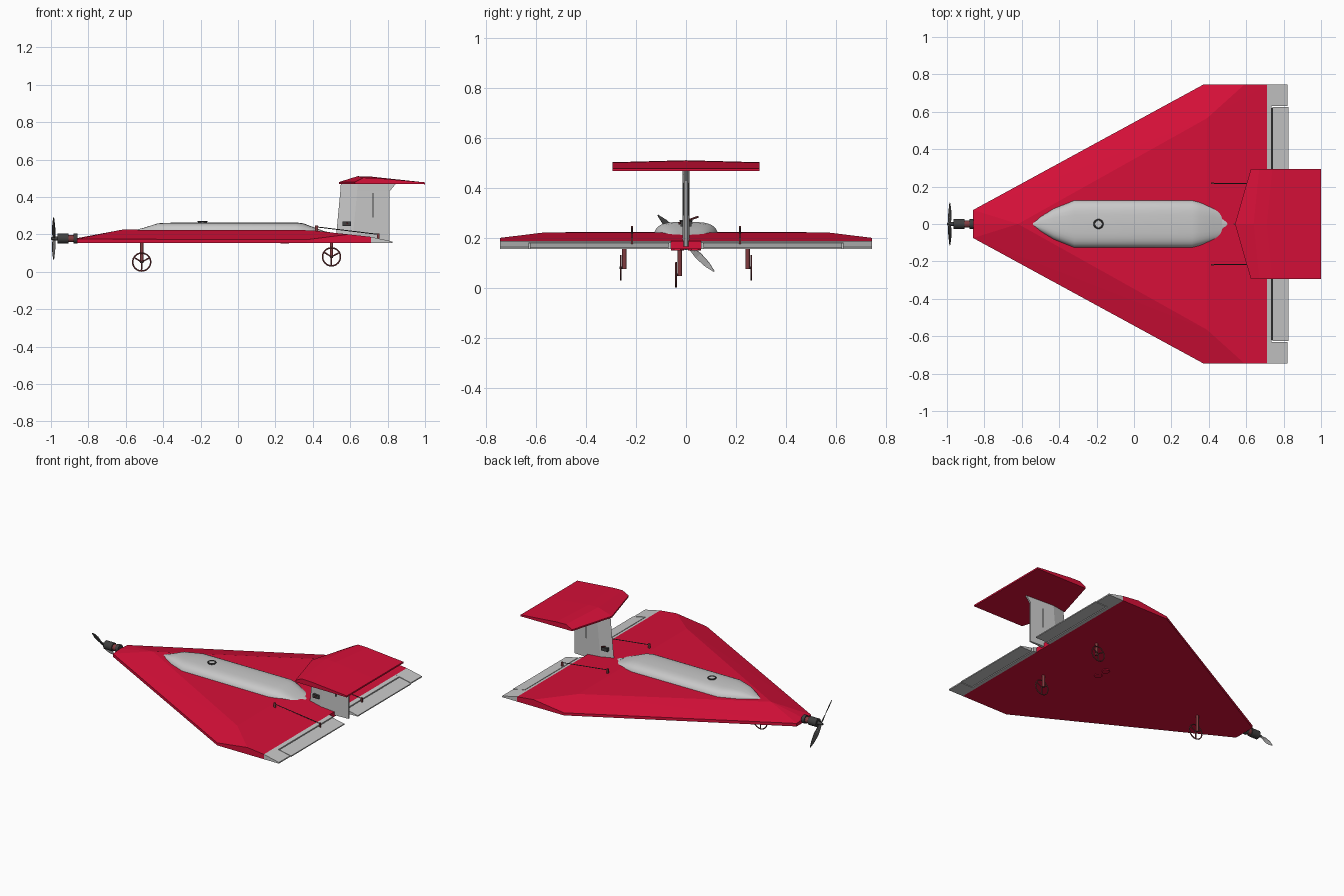
import bpy, bmesh, math
from mathutils import Vector

if "Cube" in bpy.data.objects:
    bpy.data.objects.remove(bpy.data.objects["Cube"])


def material(name, r, g, b):
    m = bpy.data.materials.new(name)
    m.diffuse_color = (r, g, b, 1)
    m.use_nodes = True
    m.node_tree.nodes["Principled BSDF"].inputs["Base Color"].default_value = m.diffuse_color
    return m


RED = material("red", 0.68, 0.005, 0.04)
GREY = material("light grey", 0.58, 0.58, 0.58)
DARK = material("dark grey", 0.05, 0.05, 0.05)
BROWN = material("dark red", 0.22, 0.045, 0.05)


def finish(name, bm, mat, smooth=None):
    bmesh.ops.recalc_face_normals(bm, faces=bm.faces)
    me = bpy.data.meshes.new(name)
    bm.to_mesh(me)
    bm.free()
    me.materials.append(mat)
    ob = bpy.data.objects.new(name, me)
    bpy.context.collection.objects.link(ob)
    if smooth:
        bpy.ops.object.select_all(action='DESELECT')
        ob.select_set(True)
        bpy.context.view_layer.objects.active = ob
        bpy.ops.object.shade_smooth_by_angle(angle=math.radians(smooth))
    return ob


def loft(name, sections, mat, smooth=None):
    """Closed skin through rings with equal point counts."""
    bm = bmesh.new()
    rings = [[bm.verts.new(p) for p in s] for s in sections]
    n = len(rings[0])
    for a, b in zip(rings, rings[1:]):
        for i in range(n):
            j = (i + 1) % n
            bm.faces.new((a[i], a[j], b[j], b[i]))
    bm.faces.new(rings[0])
    bm.faces.new(rings[-1])
    return finish(name, bm, mat, smooth)


def add_rod(bm, p, q, r, sides=10, r2=None):
    p, q = Vector(p), Vector(q)
    rot = (q - p).to_track_quat('Z', 'Y').to_matrix().to_4x4()
    rot.translation = (p + q) / 2
    bmesh.ops.create_cone(bm, cap_ends=True, segments=sides, radius1=r,
                          radius2=r if r2 is None else r2,
                          depth=(q - p).length, matrix=rot)


def rod(name, p, q, r, mat, sides=10, r2=None):
    bm = bmesh.new()
    add_rod(bm, p, q, r, sides, r2)
    return finish(name, bm, mat, 40)


def box(name, lo, hi, mat):
    (a, b, c), (d, e, f) = lo, hi
    return loft(name, [[(a, b, z), (d, b, z), (d, e, z), (a, e, z)] for z in (c, f)], mat)


def ring(name, centre, axis, major, minor, mat, spokes=0):
    """Torus about the y or z axis, with optional spokes."""
    def at(t, r, h):
        u, v = r * math.cos(t), r * math.sin(t)
        return Vector(centre) + (Vector((u, h, v)) if axis == 'y' else Vector((u, v, h)))
    bm = bmesh.new()
    n, k = 32, 6
    vs = [[bm.verts.new(at(2 * math.pi * i / n, major + minor * math.cos(2 * math.pi * j / k),
                           minor * math.sin(2 * math.pi * j / k)))
           for j in range(k)] for i in range(n)]
    for i in range(n):
        for j in range(k):
            i2, j2 = (i + 1) % n, (j + 1) % k
            bm.faces.new((vs[i][j], vs[i2][j], vs[i2][j2], vs[i][j2]))
    for s in range(spokes):
        add_rod(bm, centre, at(2 * math.pi * s / spokes + 0.5, major, 0), minor, 6)
    return finish(name, bm, mat, 50)


# delta wing body: one half described, other half mirrored
P = dict(n=(-.86, 0, .155), a=(-.86, .075, .155), b=(.37, .745, .155), c=(.71, .745, .155),
         t=(.71, 0, .155), N=(-.86, 0, .18), A=(-.86, .075, .175), B=(.37, .745, .172),
         E=(.59, .745, .2), C=(.71, .745, .187), T=(.71, 0, .187), R=(-.62, 0, .225),
         K=(.39, .565, .222), M=(.39, 0, .222))
bm = bmesh.new()
for s in (1, -1):
    v = {k: bm.verts.new((x, s * y, z)) for k, (x, y, z) in P.items()}
    for f in "NAR ABK AKR BEK KMTC KCE RKM abBA bcCEB ctTC naAN ntcba".split():
        bm.faces.new([v[k] for k in f])
bmesh.ops.remove_doubles(bm, verts=bm.verts, dist=1e-5)
finish("delta_wing", bm, RED)

# trailing edge strips, wing tip blocks and elevons
def wedge(name, x0, x1, y0, y1, z0, z1):
    loft(name, [[(x0, y, .155), (x1, y, .155), (x1, y, z1), (x0, y, z0)] for y in (y0, y1)], GREY)

for s, side in ((1, "left"), (-1, "right")):
    wedge("trailing_strip_" + side, .71, .734, s * .06, s * .63, .187, .181)
    wedge("tip_block_" + side, .71, .82, s * .63, s * .745, .187, .163)
    wedge("elevon_" + side, .74, .825, s * .07, s * .625, .179, .162)
    rod("hinge_" + side, (.737, s * .08, .165), (.737, s * .62, .165), .004, DARK, 6)

# fuselage pod
def arch(x, w, top, base=.165, n=16):
    pts = []
    for i in range(n + 1):
        t = math.pi * i / n
        c, q = math.cos(t), max(math.sin(t), 0)
        pts.append((x, w * math.copysign(abs(c) ** .6, c), base + (top - base) * q ** .45))
    return pts

loft("fuselage_pod", [arch(*a) for a in (
    (-.54, .01, .226), (-.5, .045, .236), (-.43, .085, .259), (-.32, .13, .264),
    (.31, .13, .264), (.35, .12, .259), (.42, .097, .232), (.475, .08, .212))], GREY, 30)
loft("pod_tail", [arch(*a) for a in ((.47, .05, .215), (.5, .022, .21), (.54, .015, .205))], GREY, 30)
ring("hatch_ring", (-.19, 0, .268), 'z', .022, .005, DARK)
rod("hatch_cap", (-.19, 0, .255), (-.19, 0, .27), .02, GREY, 20)

# fin and rudder
def fin_section(x0, x1, z):
    m = x0 + .09
    return [(x0, 0, z), (m, -.015, z), (x1, -.005, z), (x1, .005, z), (m, .015, z)]

loft("fin", [fin_section(*a) for a in (
    (.522, .81, .165), (.547, .81, .43), (.55, .845, .472))], GREY)
box("rudder_slit", (.718, -.013, .29), (.724, .013, .42), DARK)
box("rudder_servo", (.56, -.022, .245), (.605, .022, .268), DARK)
rod("rudder_servo_arm", (.583, -.03, .257), (.583, .05, .285), .004, BROWN, 8)

# tailplane
def tail_section(y, le, ridge, top):
    return [(le, y, .47), (le, y, .48), (ridge, y, top), (ridge + .07, y, top - .002),
            (1, y, .478), (1, y, .468)]

loft("tailplane", [tail_section(*a) for a in (
    (-.295, .625, .67, .503), (0, .54, .64, .511), (.295, .625, .67, .503))], RED)

# elevon servo arms, pushrods and horns
for s, side in ((1, "left"), (-1, "right")):
    y = s * .217
    box("servo_arm_" + side, (.413, y - .004, .2), (.427, y + .004, .248), BROWN)
    rod("pushrod_" + side, (.42, y, .24), (.75, y, .2), .0025, DARK, 6)
    box("control_horn_" + side, (.744, y - .004, .165), (.756, y + .004, .204), BROWN)

# motor
Z = .178
rod("motor", (-.965, 0, Z), (-.905, 0, Z), .027, DARK, 16)
rod("motor_mount", (-.905, 0, Z), (-.88, 0, Z), .02, BROWN, 12)
rod("motor_plate", (-.88, 0, Z), (-.858, 0, Z), .027, DARK, 12)
rod("spinner", (-.965, 0, Z), (-1, 0, Z), .012, DARK, 12, .006)

# propeller blades: twisted plates along a diagonal
def blade(name, s):
    d = Vector((0, s, -s)).normalized()
    tang = Vector((0, 1, 1)).normalized() * s
    rings = []
    for r, w, tw in ((0, .006, .9), (.03, .011, .8), (.07, .016, .55), (.12, .012, .4), (.16, .002, .3)):
        c = tang * math.cos(tw) + Vector((1, 0, 0)) * math.sin(tw)
        h = c.cross(d) * .0015
        o = Vector((-.985, 0, Z)) + d * r
        rings.append([o + c * w + h, o - c * w + h, o - c * w - h, o + c * w - h])
    return loft(name, rings, DARK)

blade("propeller_blade_upper", -1)
lower = blade("propeller_blade_lower", 1)
lower.data.materials.append(GREY)
for f in lower.data.polygons:
    if f.normal.x > .2:
        f.material_index = 1

# landing gear
for name, x, yw, ys, z in (("nose", -.515, -.04, -.025, .052),
                           ("main_left", .5, .262, .247, .08),
                           ("main_right", .5, -.262, -.247, .08)):
    ring(name + "_wheel", (x, yw, z), 'y', .048, .004, BROWN, 3)
    rod(name + "_strut", (x, ys, z - .005), (x, ys, .158), .009, BROWN, 10)
    rod(name + "_axle", (x, yw - .004, z), (x, ys, z), .005, DARK, 8)

# belly plates
for s, side in ((1, "left"), (-1, "right")):
    rod("belly_plate_" + side, (.25, s * .035, .15), (.25, s * .035, .156), .026, RED, 6)
